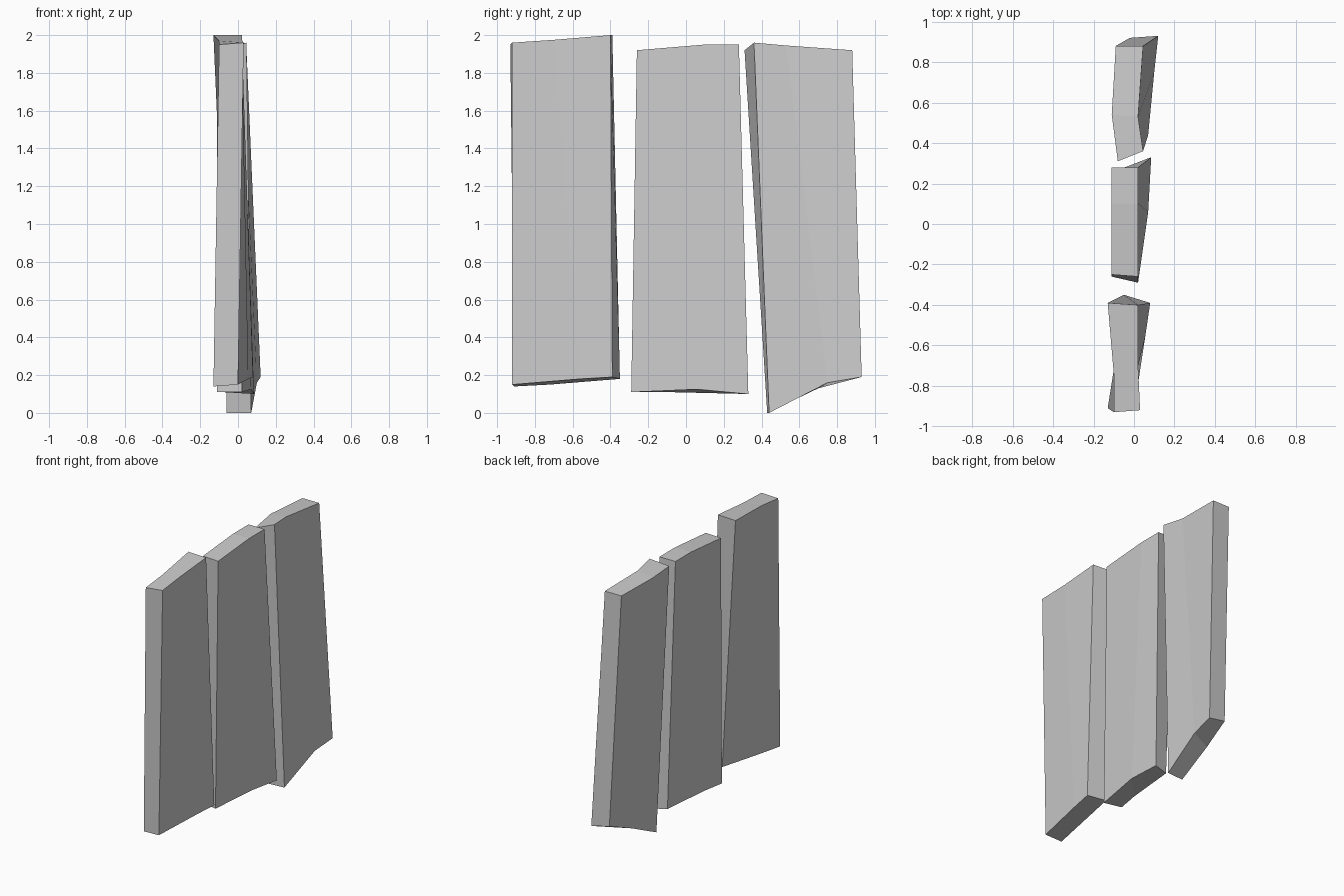
import bpy
import bmesh

# Remove the default object
default_cube = bpy.data.objects.get("Cube")
if default_cube:
    bpy.data.objects.remove(default_cube, do_unlink=True)

# Single stone colour
stone_colour = (0.6, 0.6, 0.6, 1.0)
stone = bpy.data.materials.new("pale_grey_stone")
stone.use_nodes = True
stone.diffuse_color = stone_colour
shader = stone.node_tree.nodes["Principled BSDF"]
shader.inputs["Base Color"].default_value = stone_colour


def build_slab(name, sections):
    """Loft a bent, twisted plank through sections running along y.
    Each section lists its corners: bottom -x, bottom +x, top +x, top -x."""
    bm = bmesh.new()
    rings = [[bm.verts.new(corner) for corner in ring] for ring in sections]

    # Side, top and bottom strips between neighbouring sections
    for near, far in zip(rings, rings[1:]):
        for i in range(len(near)):
            j = (i + 1) % len(near)
            bm.faces.new((near[i], near[j], far[j], far[i]))

    # End caps
    bm.faces.new(rings[0])
    bm.faces.new(rings[-1])
    bmesh.ops.recalc_face_normals(bm, faces=bm.faces[:])

    mesh = bpy.data.meshes.new(name)
    bm.to_mesh(mesh)
    bm.free()
    mesh.materials.append(stone)
    slab = bpy.data.objects.new(name, mesh)
    bpy.context.collection.objects.link(slab)
    return slab


# Front slab: slightly twisted, top rising towards the back
build_slab("front_slab", [
    [(-.13, -.91, .14), (0, -.92, .15), (.03, -.92, 1.96), (-.10, -.93, 1.95)],
    [(-.10, -.72, .15), (.055, -.56, .18), (.02, -.7, 1.975), (-.10, -.74, 1.97)],
    [(-.05, -.35, .18), (.08, -.39, .19), (.02, -.40, 2), (-.13, -.39, 2)],
])

# Middle slab: wider at the foot than at the top
build_slab("middle_slab", [
    [(-.11, -.26, .11), (.02, -.29, .11), (.02, -.26, 1.92), (-.11, -.25, 1.92)],
    [(-.08, -.09, .11), (.07, .06, .125), (.02, .1, 1.95), (-.11, .1, 1.95)],
    [(-.045, .28, .11), (.085, .33, .10), (.02, .28, 1.95), (-.11, .28, 1.95)],
])

# Back slab: leaning, with a pointed lower corner
build_slab("back_slab", [
    [(-.06, .43, 0), (.07, .44, 0), (.045, .36, 1.96), (-.08, .31, 1.92)],
    [(-.05, .7, .13), (.1, .75, .16), (.02, .53, 1.945), (-.11, .54, 1.93)],
    [(-.02, .92, .22), (.12, .93, .19), (.045, .88, 1.92), (-.09, .88, 1.92)],
])
